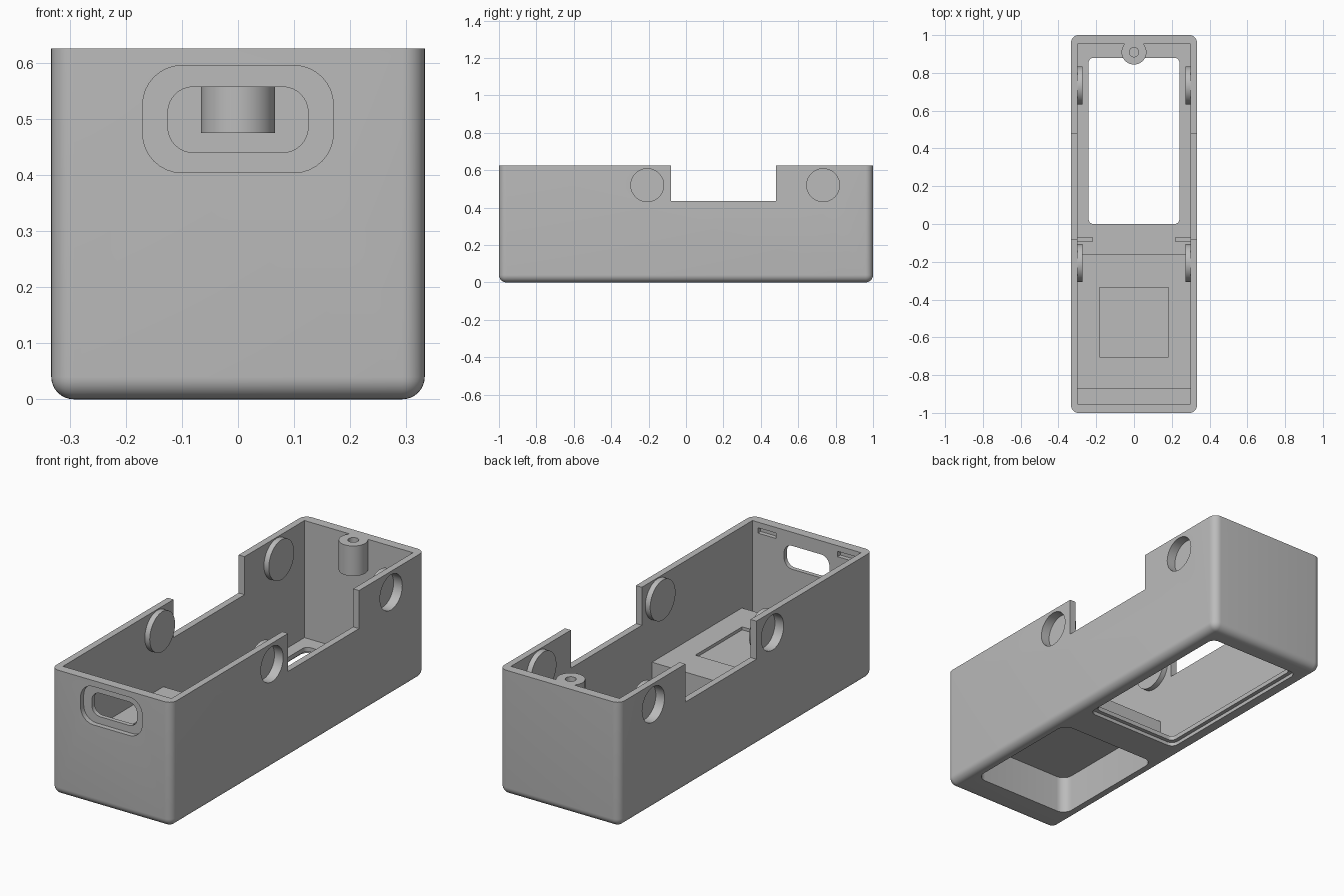
import bpy, bmesh, math
from mathutils import Matrix, Vector

old = bpy.data.objects.get("Cube")
if old:
    bpy.data.objects.remove(old, do_unlink=True)

grey = bpy.data.materials.new("plain_grey")
grey.use_nodes = True
COLOUR = (0.5, 0.5, 0.5, 1)
grey.diffuse_color = COLOUR
grey.node_tree.nodes["Principled BSDF"].inputs["Base Color"].default_value = COLOUR


def finish(bm, name):
    bmesh.ops.recalc_face_normals(bm, faces=bm.faces)
    mesh = bpy.data.meshes.new(name)
    bm.to_mesh(mesh)
    bm.free()
    mesh.materials.append(grey)
    obj = bpy.data.objects.new(name, mesh)
    bpy.context.collection.objects.link(obj)
    return obj


def box(name, lo, hi, radius=0, axis=2, round_bottom=False, segments=8):
    """Box between two corners, with edges along one axis rounded."""
    lo, hi = Vector(lo), Vector(hi)
    bm = bmesh.new()
    bmesh.ops.create_cube(bm, size=1)
    for v in bm.verts:
        v.co = (lo + hi) / 2 + v.co * (hi - lo)
    if radius:
        picked = []
        for e in bm.edges:
            a, b = (v.co for v in e.verts)
            along = abs((a - b)[axis]) > 1e-4
            low = abs(a.z - lo.z) < 1e-5 and abs(b.z - lo.z) < 1e-5
            if along or (round_bottom and low):
                picked.append(e)
        bmesh.ops.bevel(bm, geom=picked, offset=radius, segments=segments,
                        profile=0.5, affect='EDGES')
    return finish(bm, name)


def cylinder(name, centre, radius, depth, axis='Z', sides=48):
    bm = bmesh.new()
    turn = Matrix.Rotation(math.pi / 2, 4, 'Y') if axis == 'X' else Matrix()
    bmesh.ops.create_cone(bm, cap_ends=True, segments=sides, radius1=radius,
                          radius2=radius, depth=depth,
                          matrix=Matrix.Translation(centre) @ turn)
    return finish(bm, name)


def cut(target, cutter, keep=False):
    """Subtract the cutter from the target, then discard the cutter."""
    bpy.context.view_layer.objects.active = target
    mod = target.modifiers.new("cut", 'BOOLEAN')
    mod.operation = 'DIFFERENCE'
    mod.solver = 'EXACT'
    mod.object = cutter
    bpy.ops.object.modifier_apply(modifier=mod.name)
    if not keep:
        bpy.data.objects.remove(cutter, do_unlink=True)


W, L, H = 0.333, 1.0, 0.625      # half width, half length, height
IN_X, IN_Y, FLOOR = 0.30, 0.953, 0.04

# Open-topped case with rounded corners and underside
case = box("case", (-W, -L, 0), (W, L, H), 0.04, round_bottom=True)
cut(case, box("cavity", (-IN_X, -IN_Y, FLOOR), (IN_X, IN_Y, 1)))

# Side notches through both long walls
cut(case, box("notch", (-1, -0.08, 0.435), (1, 0.48, 1)))

# Stepped window in the floor
cut(case, box("window", (-0.24, 0, -0.1), (0.24, 0.88, 0.2), 0.025))
cut(case, box("window_step", (-0.26, -0.02, -0.1), (0.26, 0.90, 0.018), 0.035))

# Connector port in the front wall
cut(case, box("port", (-0.125, -1.1, 0.44), (0.125, -0.9, 0.557), 0.045, axis=1))
cut(case, box("port_recess", (-0.17, -1.1, 0.404), (0.17, -0.975, 0.595), 0.07, axis=1))

# Lid latch slots inside the front wall
for side in (-1, 1):
    x = side * 0.22
    cut(case, box("latch_slot", (x - 0.05, -0.975, 0.57), (x + 0.05, -0.9, 0.597)))

# Raised platform, hollow from below, with a shallow square recess on top
platform = box("platform", (-IN_X, -0.87, 0.02), (IN_X, -0.16, 0.22))
pocket = box("pocket", (-0.275, -0.845, -0.1), (0.275, -0.19, 0.19), 0.05)
cut(case, pocket, keep=True)
cut(platform, pocket)
cut(platform, box("square_recess", (-0.183, -0.705, 0.205), (0.183, -0.335, 0.4)))

# Round side sockets, closed on the inside by disc-shaped bosses
parts = [case, platform]
for side, side_name in ((-1, "right"), (1, "left")):
    for y, end_name in ((-0.207, "front"), (0.733, "back")):
        boss = cylinder(f"{end_name}_{side_name}_boss",
                        (side * 0.29, y, 0.52), 0.1, 0.034, 'X')
        socket = cylinder("socket", (side * 0.335, y, 0.52), 0.088, 0.1, 'X')
        cut(case, socket, keep=True)
        cut(boss, socket)
        parts.append(boss)
    # Small upright tab beside the window
    xs = sorted((side * 0.22, side * 0.31))
    parts.append(box(f"{side_name}_tab", (xs[0], -0.095, 0.03), (xs[1], -0.07, 0.09)))

# Screw post on the back wall
post = cylinder("screw_post", (0, 0.91, 0.55), 0.066, 0.15)
cut(post, cylinder("screw_hole", (0, 0.91, 0.6), 0.025, 0.2, sides=32))
cut(case, cylinder("screw_hole", (0, 0.91, 0.6), 0.025, 0.2, sides=32))
parts.append(post)

# Smooth the rounded surfaces, keep the hard edges
bpy.ops.object.select_all(action='DESELECT')
for obj in parts:
    obj.select_set(True)
bpy.context.view_layer.objects.active = case
bpy.ops.object.shade_smooth_by_angle(angle=math.radians(30))
